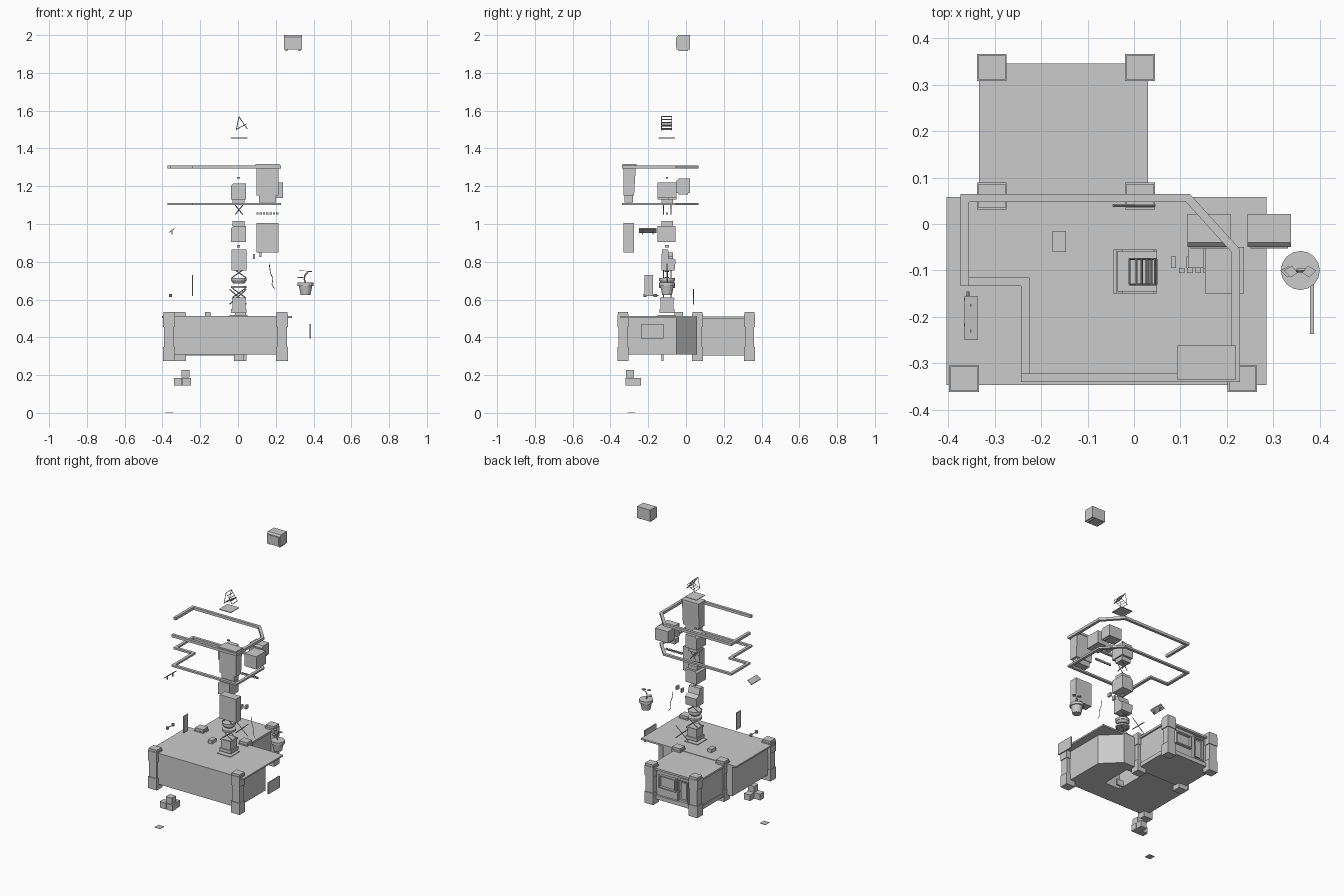
import bpy, bmesh, math
from mathutils import Vector


def finish(name, bm):
    bmesh.ops.recalc_face_normals(bm, faces=bm.faces)
    me = bpy.data.meshes.new(name)
    bm.to_mesh(me)
    bm.free()
    ob = bpy.data.objects.new(name, me)
    bpy.context.collection.objects.link(ob)
    return ob


def box(name, x0, x1, y0, y1, z0, z1):
    bm = bmesh.new()
    bmesh.ops.create_cube(bm, size=1)
    for v in bm.verts:
        v.co = Vector(((x0 + x1) / 2 + v.co.x * (x1 - x0), (y0 + y1) / 2 + v.co.y * (y1 - y0),
                       (z0 + z1) / 2 + v.co.z * (z1 - z0)))
    return finish(name, bm)


def prism(name, pts, a, b, axis="z"):
    """Extrude a closed 2D outline from a to b along the axis."""
    bm = bmesh.new()
    place = {"z": lambda p, t: (p[0], p[1], t), "x": lambda p, t: (t, p[0], p[1]),
             "y": lambda p, t: (p[0], t, p[1])}[axis]
    lo = [bm.verts.new(place(p, a)) for p in pts]
    hi = [bm.verts.new(place(p, b)) for p in pts]
    bm.faces.new(lo)
    bm.faces.new(hi)
    for i in range(len(pts)):
        j = (i + 1) % len(pts)
        bm.faces.new((lo[i], lo[j], hi[j], hi[i]))
    return finish(name, bm)


def cone(name, x, y, z0, z1, r0, r1, n=16):
    bm = bmesh.new()
    bmesh.ops.create_cone(bm, cap_ends=True, segments=n, radius1=r0, radius2=r1, depth=z1 - z0)
    bmesh.ops.translate(bm, verts=bm.verts, vec=(x, y, (z0 + z1) / 2))
    return finish(name, bm)


def bar(name, a, b, r=0.003):
    """Square bar between two points."""
    a, b = Vector(a), Vector(b)
    bm = bmesh.new()
    bmesh.ops.create_cone(bm, cap_ends=True, segments=4, radius1=r, radius2=r, depth=(b - a).length)
    rot = (b - a).to_track_quat("Z", "Y")
    for v in bm.verts:
        v.co = rot @ v.co + (a + b) / 2
    return finish(name, bm)


def rail(name, pts, w, z0, z1, closed):
    """Flat strip following a path, kept to its inner side with mitred corners."""
    P = [Vector(p) for p in pts]
    n = len(P)
    inner = []
    for i in range(n):
        d1 = (P[i] - P[i - 1]).normalized() if closed or i > 0 else None
        d2 = (P[(i + 1) % n] - P[i]).normalized() if closed or i < n - 1 else None
        d1, d2 = d1 or d2, d2 or d1
        n1, n2 = Vector((d1.y, -d1.x)), Vector((d2.y, -d2.x))
        inner.append(P[i] + (n1 + n2) * (w / (1 + n1.dot(n2))))
    bm = bmesh.new()
    rings = [[bm.verts.new((q.x, q.y, z)) for q, z in ((P[i], z0), (P[i], z1), (inner[i], z1), (inner[i], z0))]
             for i in range(n)]
    for i in range(n if closed else n - 1):
        a, b = rings[i], rings[(i + 1) % n]
        for k in range(4):
            bm.faces.new((a[k], a[(k + 1) % 4], b[(k + 1) % 4], b[k]))
    if not closed:
        bm.faces.new(rings[0])
        bm.faces.new(rings[-1])
    return finish(name, bm)


# Main house with chamfered corner, floor opening and roof
house = prism("house_body", [(-0.375, -0.345), (0.235, -0.345), (0.235, -0.05), (0.125, 0.058), (-0.375, 0.058)],
              0.31, 0.505)
cutter = box("floor_opening_cutter", -0.055, 0.055, -0.2, 0.0, 0.25, 0.49)
cutter.hide_render = True
cutter.hide_set(True)
mod = house.modifiers.new("opening", "BOOLEAN")
mod.object, mod.operation = cutter, "DIFFERENCE"
box("house_roof", -0.403, 0.285, -0.347, 0.058, 0.503, 0.513)
box("floor_hatch", -0.02, 0.03, -0.13, -0.12, 0.275, 0.315)

# Rear wing with door and window
box("wing_body", -0.325, 0.02, 0.05, 0.325, 0.31, 0.5)
box("wing_roof", -0.334, 0.03, 0.058, 0.345, 0.497, 0.51)
box("wing_sill", -0.33, 0.025, 0.055, 0.338, 0.305, 0.33)
for x0, x1, z0, z1, nm in ((-0.255, -0.175, 0.33, 0.48, "door"), (-0.16, -0.04, 0.385, 0.47, "window")):
    box(nm + "_left_frame", x0, x0 + 0.008, 0.32, 0.342, z0, z1)
    box(nm + "_right_frame", x1 - 0.008, x1, 0.32, 0.342, z0, z1)
    box(nm + "_top_frame", x0, x1, 0.32, 0.342, z1 - 0.008, z1)
    box(nm + "_bottom_frame", x0, x1, 0.32, 0.342, z0, z0 + 0.008)
box("door_panel", -0.235, -0.195, 0.32, 0.332, 0.35, 0.46)
box("door_knob", -0.19, -0.185, 0.325, 0.345, 0.395, 0.405)

# Corner pillars with wider caps and feet
for px, py in ((-0.366, -0.333), (0.233, -0.333), (-0.306, 0.337), (0.013, 0.337), (-0.306, 0.06), (0.013, 0.06)):
    for part, h, z0, z1 in (("shaft", 0.027, 0.33, 0.48), ("cap", 0.032, 0.455, 0.52), ("top", 0.029, 0.52, 0.535),
                            ("foot", 0.032, 0.275, 0.35)):
        box("pillar_" + part, px - h, px + h, py - h * 0.9, py + h * 0.9, z0, z1)

# Roof rails: the upper one is open at the step
path = [(-0.373, -0.133), (-0.373, 0.065), (0.12, 0.065), (0.228, -0.054), (0.228, -0.34), (-0.243, -0.34)]
rail("upper_rail", path, 0.018, 1.293, 1.31, False)
rail("lower_rail", path + [(-0.243, -0.133)], 0.018, 1.1, 1.112, True)


# Appliance boxes
def unit(name, x, z):
    prism(name, [(-0.05, z), (0.022, z), (0.022, z + 0.075), (-0.04, z + 0.075), (-0.05, z + 0.065)],
          x - 0.047, x + 0.047, "x")
    box(name + "_face", x - 0.04, x + 0.04, -0.053, -0.048, z + 0.01, z + 0.06)
    for s in (-0.035, 0.035):
        box(name + "_foot", x + s - 0.005, x + s + 0.005, -0.04, 0.01, z - 0.008, z)


unit("top_unit", 0.291, 1.925)
unit("lower_unit", 0.162, 1.165)
box("side_box", 0.153, 0.237, -0.15, -0.05, 1.137, 1.22)
box("side_tray", 0.116, 0.15, -0.095, -0.05, 1.13, 1.16)

# Tall cabinets
prism("tall_cabinet", [(-0.33, 1.15), (-0.275, 1.15), (-0.265, 1.315), (-0.33, 1.315)], 0.097, 0.215, "x")
box("cabinet_base", 0.11, 0.2, -0.325, -0.28, 1.115, 1.15)
box("cabinet_lid", 0.093, 0.219, -0.335, -0.262, 1.305, 1.318)
box("plain_cabinet", 0.097, 0.215, -0.33, -0.276, 0.85, 1.005)
for i in range(7):
    x = 0.103 + i * 0.0175
    box("slat", x - 0.006, x + 0.006, -0.105, -0.095, 1.05, 1.062)

# Central stack of crates
for z, nm in ((1.13, "upper_crate"), (0.905, "middle_crate")):
    prism(nm, [(-0.038, z), (0.043, z), (0.043, z + 0.085), (-0.025, z + 0.085), (-0.038, z + 0.072)],
          -0.15, -0.055, "y")
    box(nm + "_neck", -0.03, 0.035, -0.13, -0.07, z - 0.027 if z > 1 else z + 0.085, z if z > 1 else z + 0.11)
box("stack_clip", -0.006, 0.01, -0.105, -0.095, 1.242, 1.25)
box("stack_knob", -0.004, 0.01, -0.11, -0.09, 0.875, 0.89)
prism("seat_shell", [(-0.13, 0.755), (-0.06, 0.755), (-0.055, 0.81), (-0.085, 0.825), (-0.095, 0.865),
                     (-0.128, 0.865)], -0.035, 0.045, "x")
box("base_box", -0.03, 0.04, -0.135, -0.065, 0.54, 0.61)
box("base_box_lid", -0.033, 0.043, -0.138, -0.062, 0.6, 0.608)
box("base_box_foot", -0.036, 0.046, -0.14, -0.06, 0.53, 0.55)
box("base_plate", -0.045, 0.05, -0.15, -0.055, 0.511, 0.517)

# Folding trestles and round stools
for z0, z1, h in ((1.05, 1.1, 0.02), (0.715, 0.77, 0.038), (0.61, 0.66, 0.035)):
    for y in (-0.12, -0.08):
        bar("trestle_bar", (0.005 - h, y, z0), (0.005 + h, y, z1))
        bar("trestle_bar", (0.005 + h, y, z0), (0.005 - h, y, z1))
cone("stool_seat", 0.004, -0.1, 0.7, 0.715, 0.042, 0.042)
cone("stool_middle", 0.004, -0.1, 0.685, 0.7, 0.03, 0.04)
cone("stool_disc", 0.004, -0.1, 0.66, 0.672, 0.042, 0.042)
for s in (-1, 1):
    bar("wall_cross", (-s * 0.045, 0.04, 0.575), (s * 0.045, 0.04, 0.655))

# Step chair on a plate at the top
box("chair_plate", -0.036, 0.049, -0.145, -0.058, 1.453, 1.457)
for y in (-0.13, -0.075):
    bar("chair_back", (-0.01, y, 1.495), (0.005, y, 1.568), 0.002)
    bar("chair_leg", (0.005, y, 1.568), (0.048, y, 1.505), 0.002)
    bar("chair_seat", (-0.01, y, 1.5), (0.045, y, 1.53), 0.002)
for t in (0, 0.25, 0.5, 0.75, 1):
    bar("chair_rung", (0.005 + 0.043 * t, -0.13, 1.568 - 0.063 * t), (0.005 + 0.043 * t, -0.075, 1.568 - 0.063 * t), 0.0025)
    bar("seat_slat", (-0.01 + 0.055 * t, -0.13, 1.5 + 0.03 * t), (-0.01 + 0.055 * t, -0.075, 1.5 + 0.03 * t), 0.002)

# Potted plant
cone("pot", 0.358, -0.1, 0.625, 0.675, 0.026, 0.036)
cone("pot_rim", 0.358, -0.1, 0.672, 0.69, 0.042, 0.042)
stem = [(0.358, 0.685), (0.35, 0.71), (0.355, 0.73), (0.37, 0.745)]
for a, b in zip(stem, stem[1:]):
    bar("stem", (a[0], -0.1, a[1]), (b[0], -0.1, b[1]), 0.004)
for cx, cz, s in ((0.345, 0.715, -1), (0.362, 0.745, 1), (0.352, 0.75, -1)):
    prism("leaf", [(cx, -0.105), (cx + s * 0.015, -0.115), (cx + s * 0.03, -0.1), (cx + s * 0.012, -0.09)],
          cz, cz + 0.005)

# Slanted bench and rods beside the house
prism("bench_top", [(-0.365, 0.953), (-0.337, 0.973), (-0.337, 0.978), (-0.365, 0.958)], -0.25, -0.155, "y")
for y in (-0.23, -0.175):
    box("bench_leg", -0.352, -0.346, y - 0.003, y + 0.003, 0.945, 0.968)
    cone("bench_cap", -0.357, y + 0.013, 0.614, 0.63, 0.009, 0.009, 10)
bar("bench_rod", (-0.357, -0.222, 0.622), (-0.357, -0.145, 0.622))

# Loose panels, wire and small parts
box("window_panel", 0.379, 0.387, -0.237, -0.12, 0.395, 0.47)
box("narrow_panel", -0.243, -0.237, -0.22, -0.175, 0.62, 0.73)
box("roof_block", -0.175, -0.146, -0.06, -0.015, 0.51, 0.535)
wire = [(0.165, 0.79), (0.172, 0.74), (0.185, 0.71), (0.18, 0.68), (0.195, 0.655)]
for a, b in zip(wire, wire[1:]):
    bar("wire", (a[0], -0.1, a[1]), (b[0], -0.1, b[1]), 0.002)
box("small_bracket", 0.08, 0.09, -0.095, -0.07, 0.815, 0.84)
box("small_bracket", 0.113, 0.125, -0.095, -0.07, 0.825, 0.848)

# Crates under the house and the lowest plate
for x, y, z in ((-0.318, -0.3, 0.146), (-0.271, -0.3, 0.146), (-0.275, -0.258, 0.146), (-0.278, -0.296, 0.188)):
    box("crate", x - 0.022, x + 0.022, y - 0.021, y + 0.021, z, z + 0.04)
box("ground_plate", -0.385, -0.345, -0.31, -0.27, 0, 0.003)
